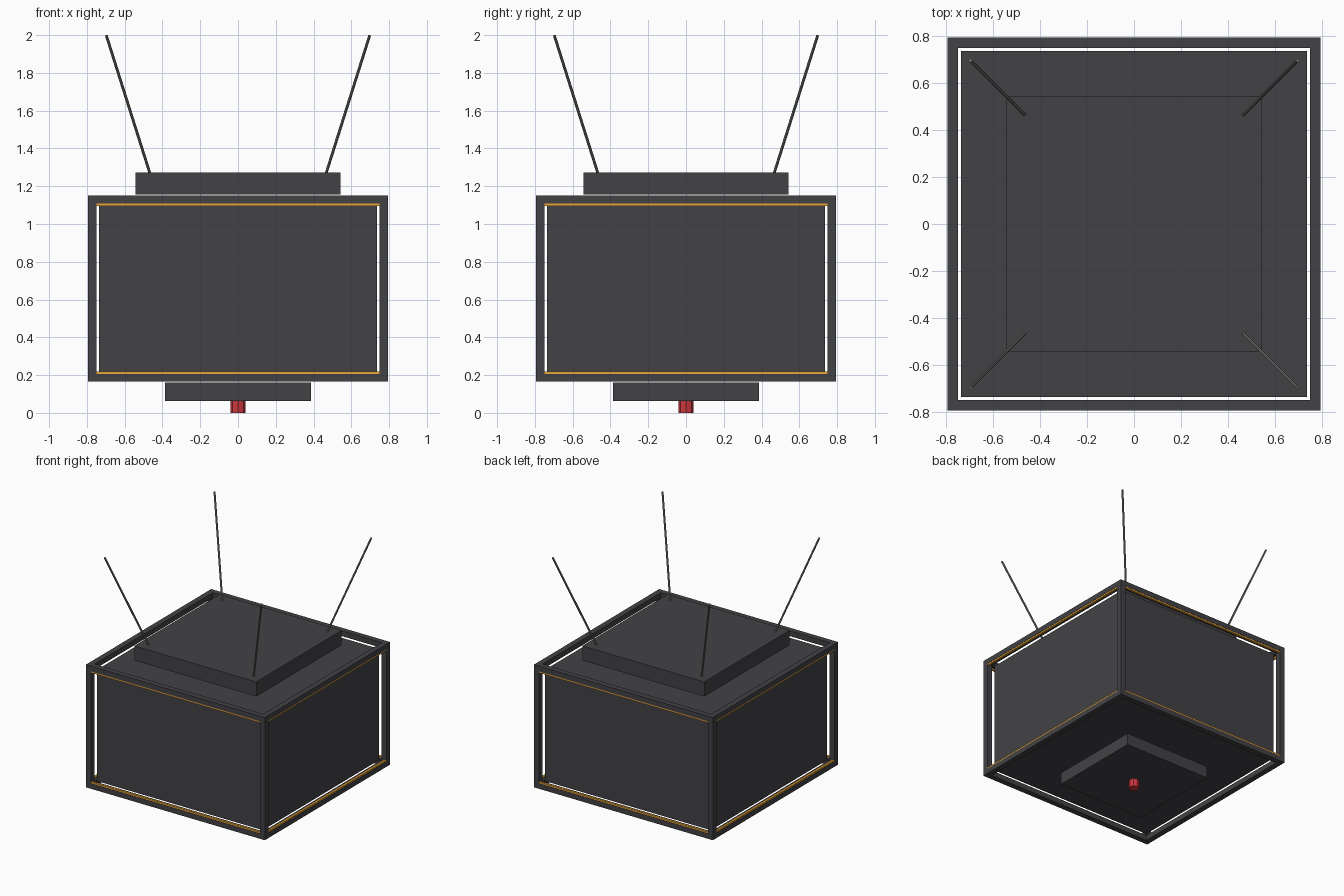
import bpy
from math import pi
from mathutils import Vector, Matrix

if "Cube" in bpy.data.objects:
    bpy.data.objects.remove(bpy.data.objects["Cube"])


def mat(name, rgb):
    m = bpy.data.materials.new(name)
    m.diffuse_color = (*rgb, 1)
    m.use_nodes = True
    m.node_tree.nodes["Principled BSDF"].inputs["Base Color"].default_value = m.diffuse_color
    return m


DARK = mat("dark_grey", (0.055, 0.053, 0.06))
STEEL = mat("steel", (0.2, 0.2, 0.2))
AMBER = mat("amber", (0.8, 0.38, 0.04))
RED = mat("red", (0.6, 0.04, 0.05))


def box(name, lo, hi, m, turn=0):
    """Axis-aligned box from lo to hi, then turned about the z axis."""
    lo, hi = Vector(lo), Vector(hi)
    bpy.ops.mesh.primitive_cube_add(size=1)
    o = bpy.context.object
    o.name = name
    o.data.transform(Matrix.Rotation(turn, 4, 'Z')
                     @ Matrix.Translation((lo + hi) / 2)
                     @ Matrix.Diagonal((*(hi - lo), 1)))
    o.data.materials.append(m)
    return o


def rod(name, a, b, r, sides, m):
    """Cylinder between two points."""
    a, b = Vector(a), Vector(b)
    bpy.ops.mesh.primitive_cylinder_add(vertices=sides, radius=r, depth=(b - a).length,
                                        location=(a + b) / 2)
    o = bpy.context.object
    o.name = name
    o.rotation_euler = (b - a).to_track_quat('Z', 'Y').to_euler()
    o.data.materials.append(m)
    return o


OUT, INN = 0.795, 0.75      # frame outer and inner half widths
Z0, Z1, BAR = 0.165, 1.15, 0.042

# Screen block and the two housings above and below it
box("screen_block", (-0.737, -0.737, 0.208), (0.737, 0.737, 1.102), DARK)
box("top_housing", (-0.542, -0.542, 1.155), (0.542, 0.542, 1.272), DARK)
box("bottom_housing", (-0.386, -0.386, 0.063), (0.386, 0.386, 0.16), DARK)

# Frame, light strips and cables, repeated on the four sides
for i in range(4):
    t = i * pi / 2
    box("frame_post", (INN, -OUT, Z0), (OUT, -INN, Z1), DARK, t)
    for level, za, zb in (("lower", Z0, Z0 + BAR), ("upper", Z1 - BAR, Z1)):
        box(level + "_frame_rail", (-INN, -OUT, za), (INN, -INN, zb), DARK, t)
    for level, z in (("lower", Z0 + BAR), ("upper", Z1 - BAR - 0.012)):
        box(level + "_light_strip", (-INN, -0.793, z), (INN, -0.776, z + 0.012), AMBER, t)
    sx, sy = ((1, 1), (-1, 1), (-1, -1), (1, -1))[i]
    cable = rod("hanging_cable", (0.467 * sx, 0.467 * sy, 1.27),
                (0.697 * sx, 0.697 * sy, 1.998), 0.0075, 8, STEEL)
    bpy.ops.object.shade_smooth_by_angle()

# Horn under the bottom housing
rod("bottom_horn", (0, 0, 0), (0, 0, 0.065), 0.04, 8, RED)
